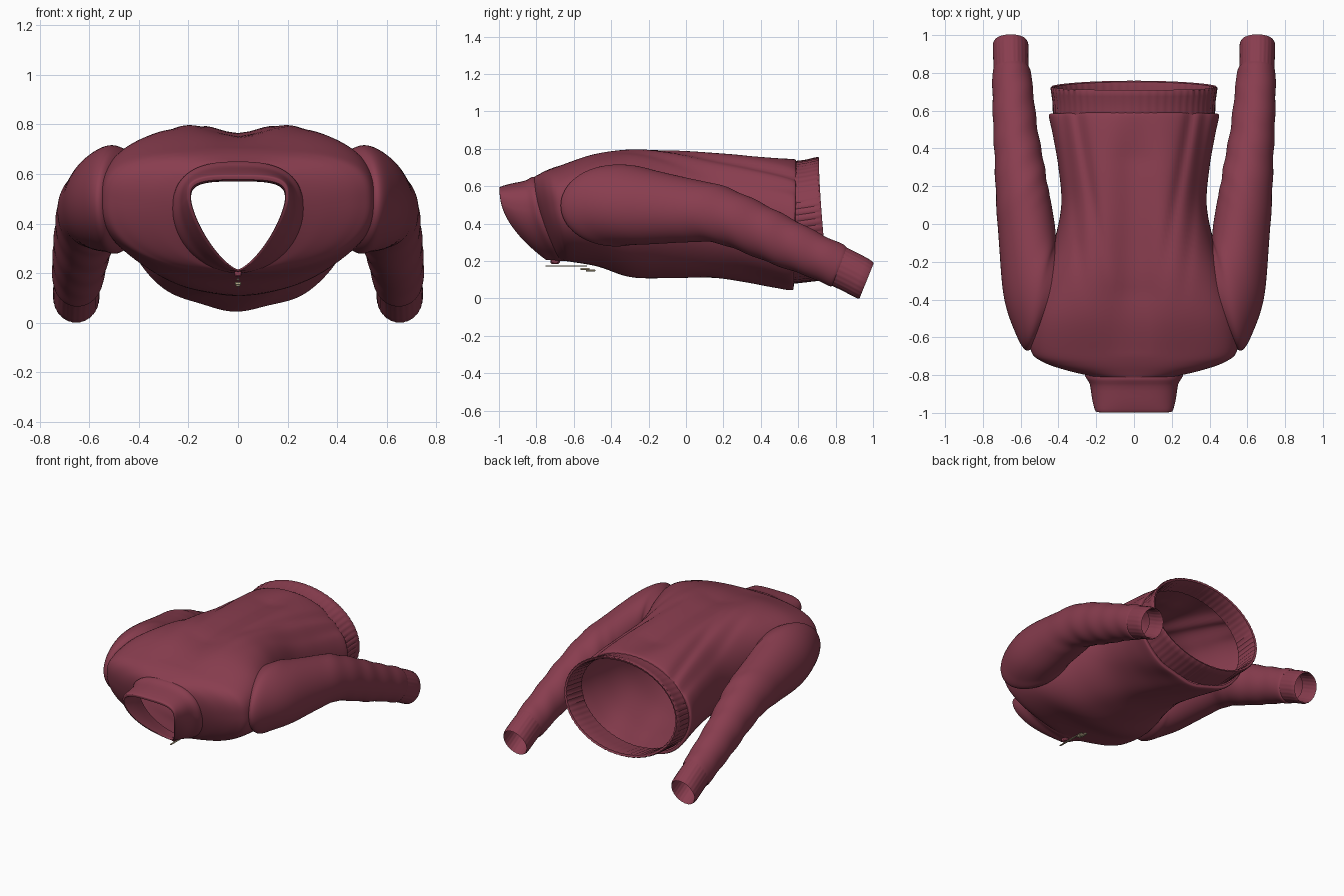
import bpy, bmesh, math
from mathutils import Vector

if "Cube" in bpy.data.objects:
    bpy.data.objects.remove(bpy.data.objects["Cube"])


def material(name, rgb, rough):
    m = bpy.data.materials.new(name)
    m.use_nodes = True
    m.diffuse_color = (*rgb, 1)
    bsdf = m.node_tree.nodes["Principled BSDF"]
    bsdf.inputs["Base Color"].default_value = (*rgb, 1)
    bsdf.inputs["Roughness"].default_value = rough
    return m


FABRIC = material("burgundy fabric", (0.25, 0.047, 0.078), 0.9)
BRASS = material("pale brass", (0.5, 0.42, 0.27), 0.5)


def resample(rows, steps):
    """Smooth curve through rows of numbers."""
    pts = [Vector(r) for r in rows]
    pts = [2 * pts[0] - pts[1]] + pts + [2 * pts[-1] - pts[-2]]
    out = []
    for a, b, c, d in zip(pts, pts[1:], pts[2:], pts[3:]):
        for k in range(steps):
            t = k / steps
            out.append(0.5 * (2 * b + (c - a) * t + (2 * a - 5 * b + 4 * c - d) * t * t
                              + (3 * b - a - 3 * c + d) * t ** 3))
    return out + [pts[-2]]


def finish(bm, name, mat):
    bmesh.ops.recalc_face_normals(bm, faces=bm.faces)
    me = bpy.data.meshes.new(name)
    bm.to_mesh(me)
    bm.free()
    me.materials.append(mat)
    ob = bpy.data.objects.new(name, me)
    bpy.context.collection.objects.link(ob)
    bpy.ops.object.select_all(action="DESELECT")
    ob.select_set(True)
    bpy.context.view_layer.objects.active = ob
    bpy.ops.object.shade_smooth_by_angle(angle=math.radians(40))


def loft(name, rings):
    bm = bmesh.new()
    loops = [[bm.verts.new(p) for p in ring] for ring in rings]
    n = len(loops[0])
    for lo, hi in zip(loops, loops[1:]):
        for i in range(n):
            j = (i + 1) % n
            bm.faces.new((lo[i], lo[j], hi[j], hi[i]))
    finish(bm, name, FABRIC)


def power(v, e):
    return math.copysign(abs(v) ** e, v)


def clamp(v):
    return max(0, min(1, v))


def torso_ring(row, n, bulge=1.5, rib=0, fold=0):
    """Row: y top, y bottom, half width, z top, z bottom, z widest, roundness top, bottom."""
    yt, yb, w, zt, zb, zm, nt, nb = row
    ring = []
    for i in range(n):
        a = math.tau * i / n
        c, s = math.cos(a), math.sin(a)
        e = 2 / (nt if s > 0 else nb)
        k = 1 - (rib if i % 4 == 0 else 0)
        x = w * k * power(c, e)
        z = zm + (zt - zm if s > 0 else zm - zb) * k * power(s, e)
        y = yt + (yb - yt) * (1 - clamp((z - zb) / (zt - zb))) ** bulge
        if fold:
            # spine hollow, long back folds and softer belly folds
            up, rise = max(0, s), clamp(y + 0.45)
            hollow = clamp((y + 0.7) * 3) * clamp((0.6 - y) * 4)
            z -= 0.05 * up * hollow * math.exp(-(x / 0.12) ** 2)
            for line, depth in ((0.2 + 0.18 * y, 0.03), (0.31 + 0.12 * y, 0.035)):
                z -= depth * up * rise * math.exp(-((abs(x) - line) / 0.03) ** 2)
            z += 0.006 * max(0, -s) * rise * math.sin(22 * x + 9 * y)
        ring.append((x, y, z))
    return ring


# Torso shell, wide and square at the shoulders
body = [
    (-.82, -.68, .25, .645, .21, .45, 2.2, 2),
    (-.79, -.67, .37, .662, .205, .47, 2.5, 2),
    (-.745, -.645, .49, .685, .2, .48, 2.9, 2.1),
    (-.68, -.61, .548, .71, .195, .48, 3.1, 2.2),
    (-.5, -.47, .55, .775, .17, .47, 3.1, 2.2),
    (-.3, -.3, .492, .81, .115, .46, 2.8, 2.1),
    (-.1, -.1, .425, .815, .11, .45, 2.5, 2),
    (.1, .1, .385, .81, .11, .44, 2.3, 2),
    (.3, .3, .4, .795, .09, .43, 2.2, 2),
    (.48, .46, .43, .77, .065, .42, 2.1, 2),
    (.575, .565, .45, .75, .05, .41, 2, 2),
    (.59, .575, .432, .735, .075, .41, 2, 2),
]
loft("torso", [torso_ring(r, 128, fold=1) for r in resample(body, 6)])

# Ribbed waistband, turned inward at the edge
hem = [
    (.58, .57, .43, .735, .078, .41, 2, 2),
    (.64, .66, .432, .742, .088, .42, 2, 2),
    (.703, .75, .442, .757, .1, .43, 2, 2),
    (.707, .753, .43, .747, .112, .43, 2, 2),
    (.69, .73, .42, .735, .12, .43, 2, 2),
    (.57, .56, .415, .72, .095, .41, 2, 2),
]
loft("waistband", [torso_ring(r, 240, rib=0.008) for r in resample(hem, 2)])

# Stand collar with a pointed throat, plus its base band
collar = [
    (-.78, -.65, .265, .642, .2, .46, 2.5, 2),
    (-.82, -.68, .26, .65, .2, .46, 2.6, 1.9),
    (-.86, -.71, .235, .63, .205, .47, 2.8, 1.8),
    (-.94, -.74, .222, .613, .205, .48, 3, 1.6),
    (-.99, -.75, .208, .598, .207, .5, 3.4, 1.45),
    (-.997, -.75, .2, .588, .21, .5, 3.5, 1.4),
    (-.985, -.74, .19, .573, .215, .5, 3.5, 1.4),
    (-.9, -.71, .192, .572, .21, .49, 3.3, 1.45),
    (-.8, -.66, .21, .6, .21, .48, 2.8, 1.7),
]
loft("collar", [torso_ring(r, 96, bulge=2.1) for r in resample(collar, 3)])


def sleeve_rings(rows, steps, n, side, rib=0, fold=0):
    """Row: inner x, inner y, outer x, outer y, top y, top z, bottom y, bottom z."""
    rings = []
    for xi, yi, xo, yo, yt, zt, yb, zb in resample(rows, steps):
        mid = Vector(((xi + xo) / 2, (yi + yo) / 2, (zt + zb) / 2))
        lat = Vector((xo - xi, yo - yi, 0)) / 2
        up = Vector((0, yt - yb, zt - zb)) / 2
        ring = []
        for i in range(n):
            a = math.tau * i / n
            k = 1 - (rib if i % 4 == 0 else 0)
            amp = fold * clamp(mid.y * 4) * clamp((0.84 - mid.y) * 8)
            k += amp * math.sin(40 * mid.y + 1.6 * math.sin(a + 0.6) + 2 * math.cos(a))
            p = mid + (lat * math.cos(a) + up * math.sin(a)) * k
            ring.append((p.x * side, p.y, p.z))
        rings.append(ring)
    return rings


# Sleeves and cuffs
sleeve = [
    (.36, -.18, .49, -.6, -.39, .68, -.39, .32),
    (.41, -.1, .568, -.67, -.39, .712, -.39, .28),
    (.413, -.07, .635, -.56, -.33, .713, -.33, .285),
    (.42, 0, .69, -.38, -.2, .685, -.2, .29),
    (.44, .12, .715, -.1, .02, .64, 0, .3),
    (.46, .22, .73, .12, .19, .602, .14, .3),
    (.48, .34, .737, .32, .37, .525, .28, .255),
    (.51, .5, .745, .5, .54, .44, .46, .185),
    (.535, .71, .75, .71, .75, .33, .67, .11),
    (.545, .8, .748, .8, .845, .29, .77, .067),
    (.555, .825, .742, .825, .87, .268, .79, .07),
]
cuff = [
    (.558, .82, .743, .82, .86, .272, .78, .068),
    (.558, .89, .746, .89, .93, .237, .85, .034),
    (.56, .955, .746, .955, .995, .2, .915, 0),
    (.572, .953, .734, .953, .99, .19, .918, .012),
    (.572, .83, .734, .83, .865, .255, .8, .082),
]
for label, side in (("left", 1), ("right", -1)):
    loft(label + "_sleeve", sleeve_rings(sleeve, 8, 64, side, fold=0.018))
    loft(label + "_cuff", sleeve_rings(cuff, 2, 96, side, rib=0.015))


def box(name, centre, size, mat):
    bm = bmesh.new()
    bmesh.ops.create_cube(bm, size=1)
    bmesh.ops.scale(bm, vec=size, verts=bm.verts)
    bmesh.ops.bevel(bm, geom=bm.edges[:], offset=min(size) * 0.2, segments=1, affect="EDGES")
    bmesh.ops.translate(bm, vec=centre, verts=bm.verts)
    finish(bm, name, mat)


# Throat zip: closed teeth, slider and hanging pull
box("zip_teeth", (0, -.64, .174), (.012, .22, .006), BRASS)
box("zip_slider", (0, -.7, .2), (.03, .05, .03), FABRIC)
box("zip_pull_link", (0, -.54, .158), (.026, .05, .012), BRASS)
box("zip_pull_tab", (0, -.51, .15), (.018, .05, .01), BRASS)
